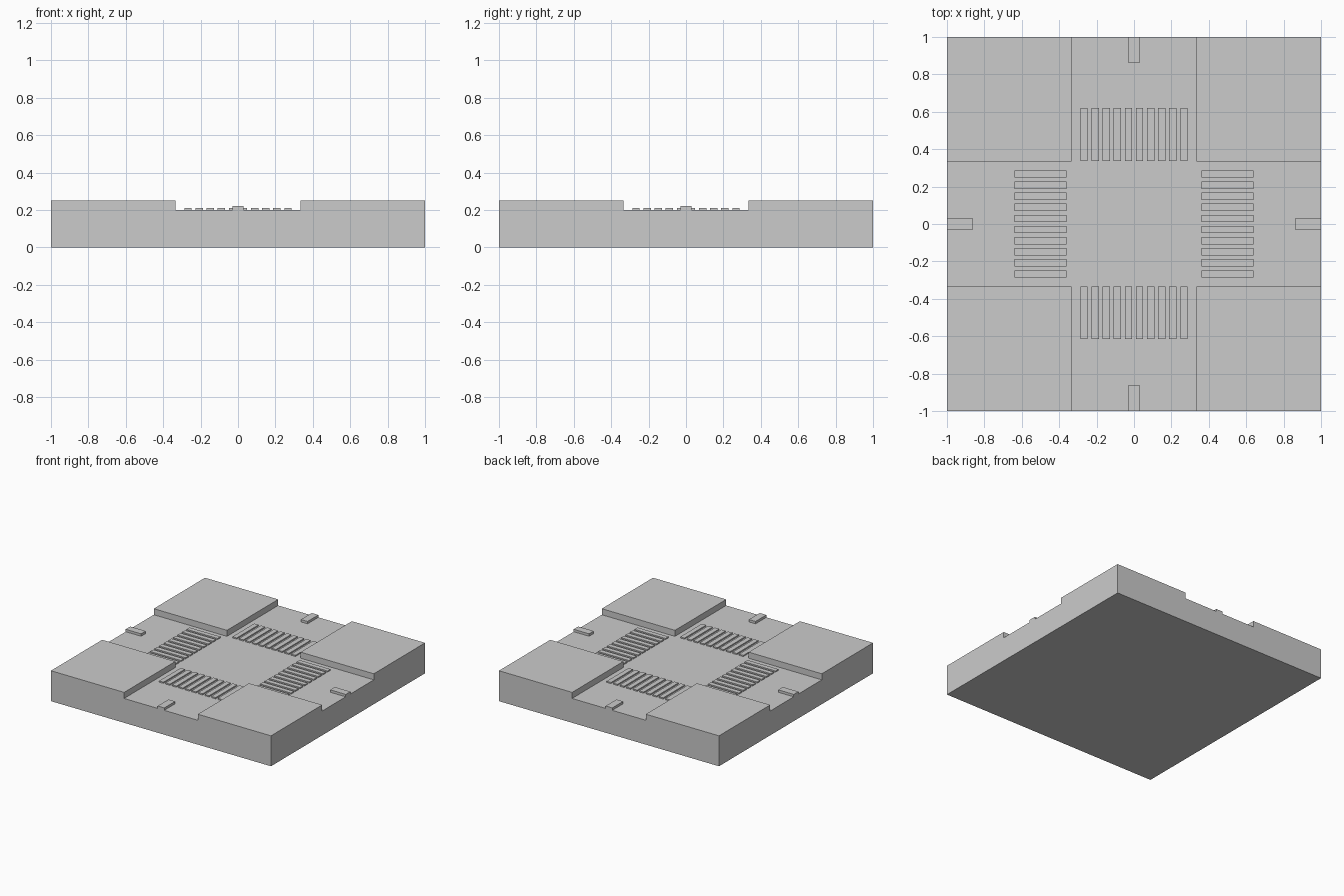
import bpy, bmesh
from mathutils import Vector, Matrix

if "Cube" in bpy.data.objects:
    bpy.data.objects.remove(bpy.data.objects["Cube"])

ROAD = 0.335    # half width of the road
ROAD_Z = 0.2
PAVE_Z = 0.25


def finish(name, bm):
    bmesh.ops.recalc_face_normals(bm, faces=bm.faces[:])
    mesh = bpy.data.meshes.new(name)
    bm.to_mesh(mesh)
    bm.free()
    obj = bpy.data.objects.new(name, mesh)
    bpy.context.collection.objects.link(obj)
    return obj


def add_box(bm, lo, hi):
    lo, hi = Vector(lo), Vector(hi)
    m = Matrix.Translation((lo + hi) / 2) @ Matrix.Diagonal((*(hi - lo), 1))
    bmesh.ops.create_cube(bm, size=1, matrix=m)


def box(name, lo, hi):
    bm = bmesh.new()
    add_box(bm, lo, hi)
    return finish(name, bm)


# Base slab: cut along the road edges, then raise the four pavement corners
bm = bmesh.new()
add_box(bm, (-1, -1, 0), (1, 1, ROAD_Z))
for axis in ((1, 0, 0), (0, 1, 0)):
    for s in (-1, 1):
        bmesh.ops.bisect_plane(bm, geom=bm.verts[:] + bm.edges[:] + bm.faces[:],
                               plane_co=Vector(axis) * s * ROAD, plane_no=axis)
bm.normal_update()
corners = [f for f in bm.faces if f.normal.z > 0.9
           and min(abs(f.calc_center_median().x), abs(f.calc_center_median().y)) > ROAD]
for f in corners:
    f = bmesh.ops.extrude_discrete_faces(bm, faces=[f])["faces"][0]
    bmesh.ops.translate(bm, verts=f.verts[:], vec=(0, 0, PAVE_Z - ROAD_Z))
bmesh.ops.remove_doubles(bm, verts=bm.verts[:], dist=1e-5)
bmesh.ops.dissolve_limit(bm, angle_limit=0.01, verts=bm.verts[:], edges=bm.edges[:])
finish("crossroad_base", bm)

# Zebra crossings: ten stripes across each road arm
PITCH, HALF = 0.0593, 0.0195
arms = {"back": (1, 0.337, 0.62), "front": (1, -0.615, -0.335),
        "left": (0, -0.64, -0.36), "right": (0, 0.36, 0.64)}
for arm, (along_y, a, b) in arms.items():
    bm = bmesh.new()
    for i in range(10):
        c = (i - 4.5) * PITCH
        if along_y:
            add_box(bm, (c - HALF, a, ROAD_Z), (c + HALF, b, 0.21))
        else:
            add_box(bm, (a, c - HALF, ROAD_Z), (b, c + HALF, 0.21))
    finish(f"zebra_crossing_{arm}", bm)

# Centre line dashes at the outer end of each arm
for s, arm_x, arm_y in ((-1, "left", "front"), (1, "right", "back")):
    a, b = sorted((s * 0.86, s))
    box(f"centre_dash_{arm_x}", (a, -0.03, ROAD_Z), (b, 0.03, 0.22))
    box(f"centre_dash_{arm_y}", (-0.03, a, ROAD_Z), (0.03, b, 0.22))
